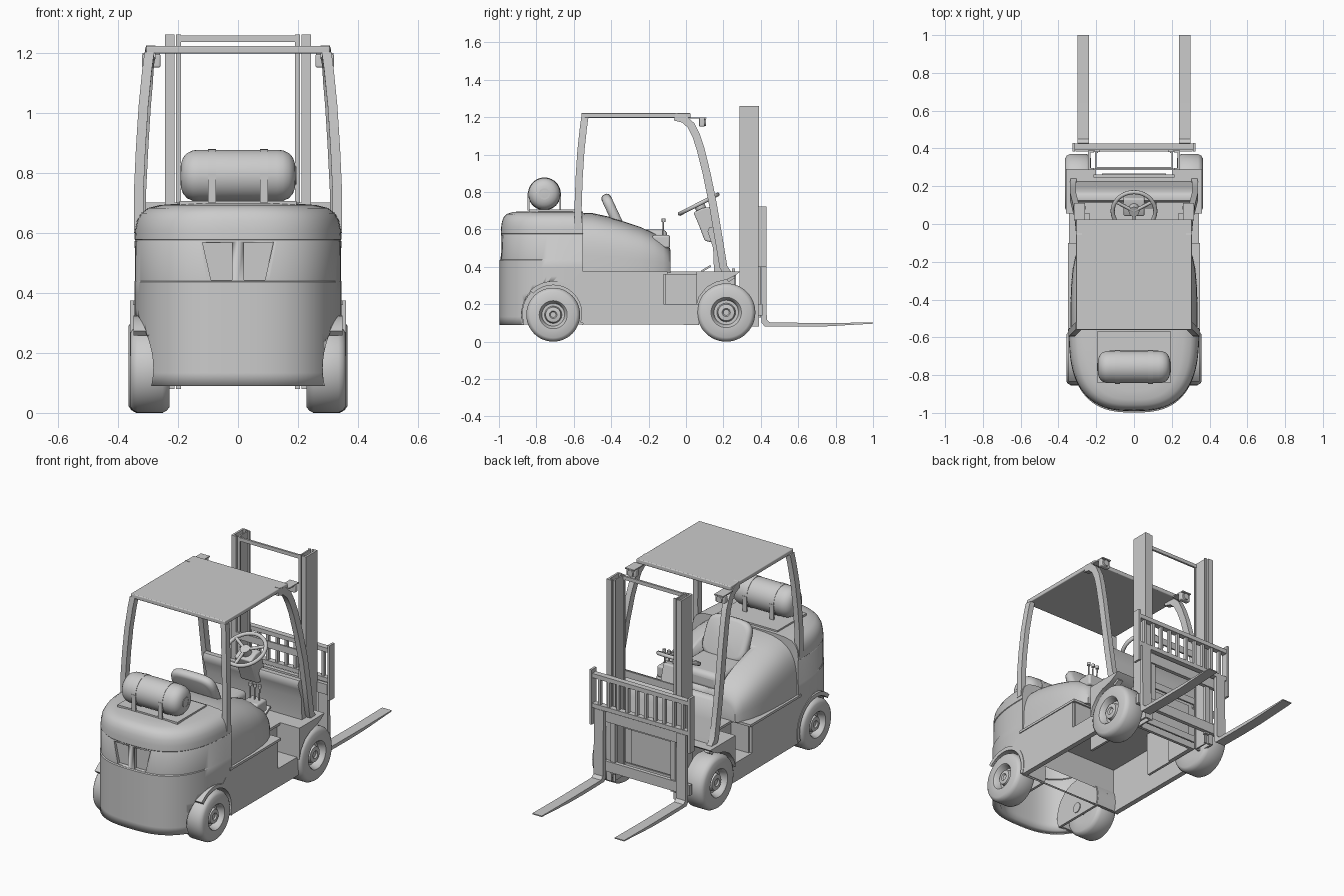
import bpy, bmesh, math
from mathutils import Vector, Matrix
from math import sin, cos, pi, radians

if "Cube" in bpy.data.objects:
    bpy.data.objects.remove(bpy.data.objects["Cube"])


def make(name, verts, faces, smooth=35, mirror=False, bevel=0):
    me = bpy.data.meshes.new(name)
    me.from_pydata([tuple(v) for v in verts], [], faces)
    bm = bmesh.new()
    bm.from_mesh(me)
    bmesh.ops.remove_doubles(bm, verts=bm.verts, dist=1e-5)
    bmesh.ops.recalc_face_normals(bm, faces=bm.faces)
    bm.to_mesh(me)
    bm.free()
    me.shade_smooth()
    me.set_sharp_from_angle(angle=radians(smooth))
    ob = bpy.data.objects.new(name, me)
    bpy.context.collection.objects.link(ob)
    if bevel:
        b = ob.modifiers.new("bevel", 'BEVEL')
        b.width, b.segments, b.limit_method = bevel, 4, 'ANGLE'
    if mirror:
        ob.modifiers.new("mirror", 'MIRROR')
    return ob


def loft(name, rings, cap0=True, cap1=True, closed=False, **kw):
    n, m = len(rings[0]), len(rings)
    verts = [p for r in rings for p in r]
    faces = [(i * n + j, i * n + (j + 1) % n, ((i + 1) % m) * n + (j + 1) % n, ((i + 1) % m) * n + j)
             for i in range(m if closed else m - 1) for j in range(n)]
    if cap0 and not closed:
        faces.append(tuple(range(n)))
    if cap1 and not closed:
        faces.append(tuple(range((m - 1) * n, m * n)))
    return make(name, verts, faces, **kw)


def box(name, x0, x1, y0, y1, z0, z1, **kw):
    return loft(name, [[(x0, y0, z), (x1, y0, z), (x1, y1, z), (x0, y1, z)] for z in (z0, z1)], **kw)


def side_prism(name, pts, x0, x1, **kw):       # (y, z) outline pushed along x
    return loft(name, [[(x, y, z) for y, z in pts] for x in (x0, x1)], **kw)


def lathe_x(name, prof, y, z, n=40, closed=False, **kw):   # (x, radius) spun about an x axis
    rings = [[(x, y + r * cos(2 * pi * k / n), z + r * sin(2 * pi * k / n)) for k in range(n)] for x, r in prof]
    return loft(name, rings, closed=closed, **kw)


def rod(name, p, q, r, n=12, **kw):
    p, q = Vector(p), Vector(q)
    rot = (q - p).to_track_quat('Z', 'Y')
    return loft(name, [[c + rot @ Vector((r * cos(2 * pi * k / n), r * sin(2 * pi * k / n), 0))
                        for k in range(n)] for c in (p, q)], **kw)


def post(name, path, tx, tn):                  # rectangular bar along a path
    path = [Vector(p) for p in path]
    rings = []
    for i, c in enumerate(path):
        t = path[min(i + 1, len(path) - 1)] - path[max(i - 1, 0)]
        nrm = Vector((0, t.z, -t.y)).normalized() * tn
        xs = Vector((tx, 0, 0))
        rings.append([c + nrm + xs, c + nrm - xs, c - nrm - xs, c - nrm + xs])
    return loft(name, rings, mirror=True)


def cut(ob, cutter):
    cutter.hide_render = True
    cutter.hide_viewport = True
    b = ob.modifiers.new("cut", 'BOOLEAN')
    b.operation, b.object, b.solver = 'DIFFERENCE', cutter, 'EXACT'


def arc(cy, cz, r, a0, a1, n=16):
    return [(cy + r * cos(radians(a0 + (a1 - a0) * k / n)), cz + r * sin(radians(a0 + (a1 - a0) * k / n)))
            for k in range(n + 1)]


def sgnpow(v, e):
    return math.copysign(abs(v) ** e, v)


# counterweight: open-bottomed shell with superellipse plan
def plan(z, a, b, n=48, e=2 / 2.75):
    return [(-a * sgnpow(cos(pi * k / n), e), -.55 - b * abs(sin(pi * k / n)) ** e, z) for k in range(n + 1)]


levels = [(.09 + .0433 * k, 0, .448) for k in range(9)] + [
    (.44, .002, .442), (.572, .001, .44), (.575, .003, .44), (.578, 0, .44), (.61, .002, .44), (.64, .008, .44),
    (.665, .022, .44), (.682, .045, .44), (.692, .085, .44), (.697, .15, .44)]
weight = loft("counterweight", [plan(z, .345 - i, b - i * .7) for z, i, b in levels], cap0=False)
sol = weight.modifiers.new("thickness", 'SOLIDIFY')
sol.thickness, sol.offset = .045, -1
cut(weight, lathe_x("arch_cutter", [(-.5, .168), (.5, .168)], -.71, .15))
pocket = [(.02, .443), (.09, .443), (.118, .568), (.02, .568)]
cut(weight, loft("vent_cutter", [[(x, y, z) for x, z in pocket] for y in (-1.1, -.968)], mirror=True))

# chassis side plates with rear arch and step notch
outline = ([(.07, .09), (.07, .2), (-.12, .2), (-.12, .365), (-.57, .365)] + arc(-.71, .15, .168, 65, -20, 10))
side_prism("chassis_side", outline, .315, .345, mirror=True)
side_prism("rear_wheel_arch", arc(-.71, .15, .174, -18, 198, 24) + arc(-.71, .15, .163, 198, -18, 24),
           .19, .27, mirror=True)
side_prism("rear_arch_lip", arc(-.71, .15, .174, -18, 135, 20) + arc(-.71, .15, .152, 135, -18, 20),
           .26, .348, mirror=True)
side_prism("rear_wheel_well_wall", arc(-.71, .15, .172, -20, 200, 24), .185, .2, mirror=True)
box("step_tread", .2, .345, -.12, .07, .19, .2, mirror=True)
box("step_inner_wall", .2, .215, -.12, .08, .1, .365, mirror=True)
box("step_rear_wall", .2, .33, -.125, -.11, .2, .365, mirror=True)
box("floor_plate", -.235, .235, -.57, .25, .36, .374)
box("side_ledge", .22, .35, -.57, -.1, .36, .374, mirror=True)
box("chassis_front_plate", -.215, .215, .245, .262, .1, .39)
box("front_plate_panel", -.17, .17, .262, .268, .14, .36)
box("chassis_inner_rail", .19, .215, .07, .26, .1, .37, mirror=True)

# front fenders
side_prism("front_fender", [(.055, .19), (.07, .24), (.11, .29), (.16, .318), (.22, .332), (.26, .352), (.29, .374),
                            (.055, .374)], .2, .36, mirror=True)

# engine hood with a channel for the seat
secs = [(-.57, .335, .69), (-.5, .337, .687), (-.42, .336, .67), (-.33, .333, .645), (-.24, .325, .615),
        (-.17, .31, .582), (-.12, .29, .55), (-.095, .275, .52), (-.083, .262, .49)]
hood = loft("engine_hood", [[(w * sgnpow(cos(pi * k / 32), .55), y, .37 + (h - .37) * abs(sin(pi * k / 32)) ** .55)
                             for k in range(33)] for y, w, h in secs])
cut(hood, box("seat_channel_cutter", -.145, .145, -.4, .1, .52, .9))
box("lever_console", .15, .25, -.18, -.085, .5, .57, bevel=.012)
for i, x in enumerate((.165, .195, .225)):
    rod(f"lever_{i}", (x, -.125, .56), (x, -.12, .645), .004)
    rod(f"lever_knob_{i}", (x, -.12, .64), (x, -.12, .658), .01)

# seat: pillow-shaped back tilted rearwards, bevelled cushion
lean = Matrix.Translation((0, -.386, .68)) @ Matrix.Rotation(radians(25), 4, 'X')
loft("seat_back", [[lean @ Vector(((.142 - i) * sgnpow(cos(pi * k / 20), .5), y, (.118 - i) * sgnpow(sin(pi * k / 20), .5)))
                    for k in range(40)]
                   for y, i in ((-.027, .022), (-.022, .008), (-.01, 0), (.01, 0), (.022, .008), (.027, .022))],
     smooth=60)
box("seat_cushion", -.138, .138, -.37, -.1, .5, .6, bevel=.03)


# gas tank on its tray
def tank_end(s):
    return [(s * x, r) for x, r in ((.192, .02), (.19, .04), (.183, .06), (.17, .075), (.15, .084), (.13, .086))]


lathe_x("gas_tank", tank_end(-1) + tank_end(1)[::-1], -.757, .79, smooth=50)
lathe_x("tank_collar", [(.18, .03), (.194, .03), (.194, .022), (.18, .022)], -.757, .79, 24, closed=True)
lathe_x("tank_strap", [(.074, .088), (.1, .088), (.1, .084), (.074, .084)], -.757, .79, closed=True, mirror=True)
for nm, y in (("rear", -.847), ("inner", -.677)):
    box(f"tank_bracket_{nm}", .074, .1, y, y + .01, .7, .795, mirror=True)
box("tank_tray", -.195, .195, -.84, -.57, .685, .706)

# overhead guard
post("guard_rear_post", [(.33, -.578, .6), (.33, -.576, .75), (.324, -.571, .88), (.315, -.562, 1.02),
                         (.303, -.549, 1.14), (.295, -.541, 1.2)], .016, .019)
post("guard_front_post", [(.315, .245, .33), (.323, .2, .4), (.324, .17, .58), (.322, .143, .74), (.314, .11, .9),
                          (.306, .078, 1.03), (.3, .055, 1.1), (.297, .028, 1.155), (.294, -.01, 1.19),
                          (.29, -.06, 1.203)], .016, .021)
box("guard_roof", -.306, .306, -.56, .025, 1.197, 1.222, bevel=.005)
box("roof_lamp_bracket", .26, .318, .02, .11, 1.192, 1.199, mirror=True)
box("roof_lamp", .258, .32, .07, .1, 1.15, 1.195, mirror=True, bevel=.006)
loft("roof_lamp_lens", [[(.289 + r * cos(pi * k / 10), y, 1.172 + r * sin(pi * k / 10)) for k in range(20)]
                        for y, r in ((.098, .02), (.108, .018))], mirror=True)

# dashboard cowl, column, steering wheel
side_prism("dash_cowl", [(.15, .37), (.145, .5), (.125, .56), (.115, .59), (.125, .612), (.15, .615), (.17, .6),
                         (.195, .5), (.225, .37)], -.31, .31, smooth=50)
side_prism("steering_column", [(.1, .54), (.14, .53), (.17, .6), (.135, .72), (.09, .715), (.04, .69), (.07, .62)],
           -.055, .055, bevel=.008)
tilt = Matrix.Translation((0, .068, .735)) @ Matrix.Rotation(radians(27), 4, 'X')
loft("steering_wheel", [[tilt @ Vector(((.113 + .011 * cos(pi * b / 5)) * cos(pi * a / 20),
                                        (.113 + .011 * cos(pi * b / 5)) * sin(pi * a / 20), .011 * sin(pi * b / 5)))
                         for b in range(10)] for a in range(40)], closed=True, smooth=60)
rod("steering_hub", tilt @ Vector((0, 0, -.05)), tilt @ Vector((0, 0, .008)), .028, 20)
for i, a in enumerate((30, 150, 270)):
    rod(f"steering_spoke_{i}", tilt @ Vector((0, 0, 0)),
        tilt @ Vector((.11 * cos(radians(a)), .11 * sin(radians(a)), 0)), .009)
side_prism("pedal", [(.08, .38), (.13, .41), (.135, .4), (.085, .372)], .06, .12)


# wheels
def wheel(name, y, R, x0, x1):
    w = x1 - x0
    prof = [(x0, R * .5), (x0, R * .86), (x0 + w * .06, R * .94), (x0 + w * .18, R), (x1 - w * .18, R),
            (x1 - w * .06, R * .94), (x1, R * .86), (x1, R * .52), (x1 - .006, R * .48), (x1 - .04, R * .42),
            (x1 - .04, R * .32), (x1 - .015, R * .28), (x1 - .012, R * .14), (x1 - .02, R * .1)]
    lathe_x(name, prof, y, R, 48, mirror=True)


wheel("front_wheel", .215, .156, .228, .364)
wheel("rear_wheel", -.71, .144, .228, .358)
rod("front_axle", (.19, .215, .156), (.25, .215, .156), .035, mirror=True)
rod("rear_axle", (.18, -.71, .144), (.25, -.71, .144), .03, mirror=True)


# mast rails
def rail(name, xs, x1, y0, y1, t, z0, z1):     # channel section open toward the centre
    sec = [(x1, y0), (x1, y1), (xs, y1), (xs, y1 - t), (x1 - t, y1 - t), (x1 - t, y0 + t), (xs, y0 + t), (xs, y0)]
    loft(name, [[(x, y, z) for x, y in sec] for z in (z0, z1)], mirror=True)


rail("mast_outer_rail", .212, .243, .285, .39, .012, .08, 1.26)
rail("mast_inner_rail", .19, .206, .29, .385, .008, .08, 1.26)
box("mast_top_bar", -.2, .2, .29, .302, 1.235, 1.256)
for i, z in enumerate((.12, .36, .66)):
    box(f"mast_tie_{i}", -.24, .24, .285, .295, z, z + .04)

# fork carriage and load backrest
for nm, z0, z1 in (("lower", .14, .2), ("upper", .43, .49)):
    box(f"carriage_bar_{nm}", -.31, .31, .385, .408, z0, z1)
box("carriage_upright", .18, .21, .38, .4, .13, .5, mirror=True)
box("backrest_top_bar", -.325, .325, .392, .425, .675, .7)
box("backrest_low_bar", -.325, .325, .392, .425, .5, .525)
box("backrest_end", .312, .326, .385, .43, .4, .722, mirror=True)
for i in range(10):
    x = -.27 + i * .06
    box(f"backrest_slat_{i}", x - .008, x + .008, .4, .42, .51, .69)

# forks
side_prism("fork", [(.405, .5), (.405, .1), (.42, .082), (.6, .08), (.75, .082), (1, .096), (1, .102), (.75, .1),
                    (.45, .102), (.432, .118), (.428, .5)], .237, .298, mirror=True)
